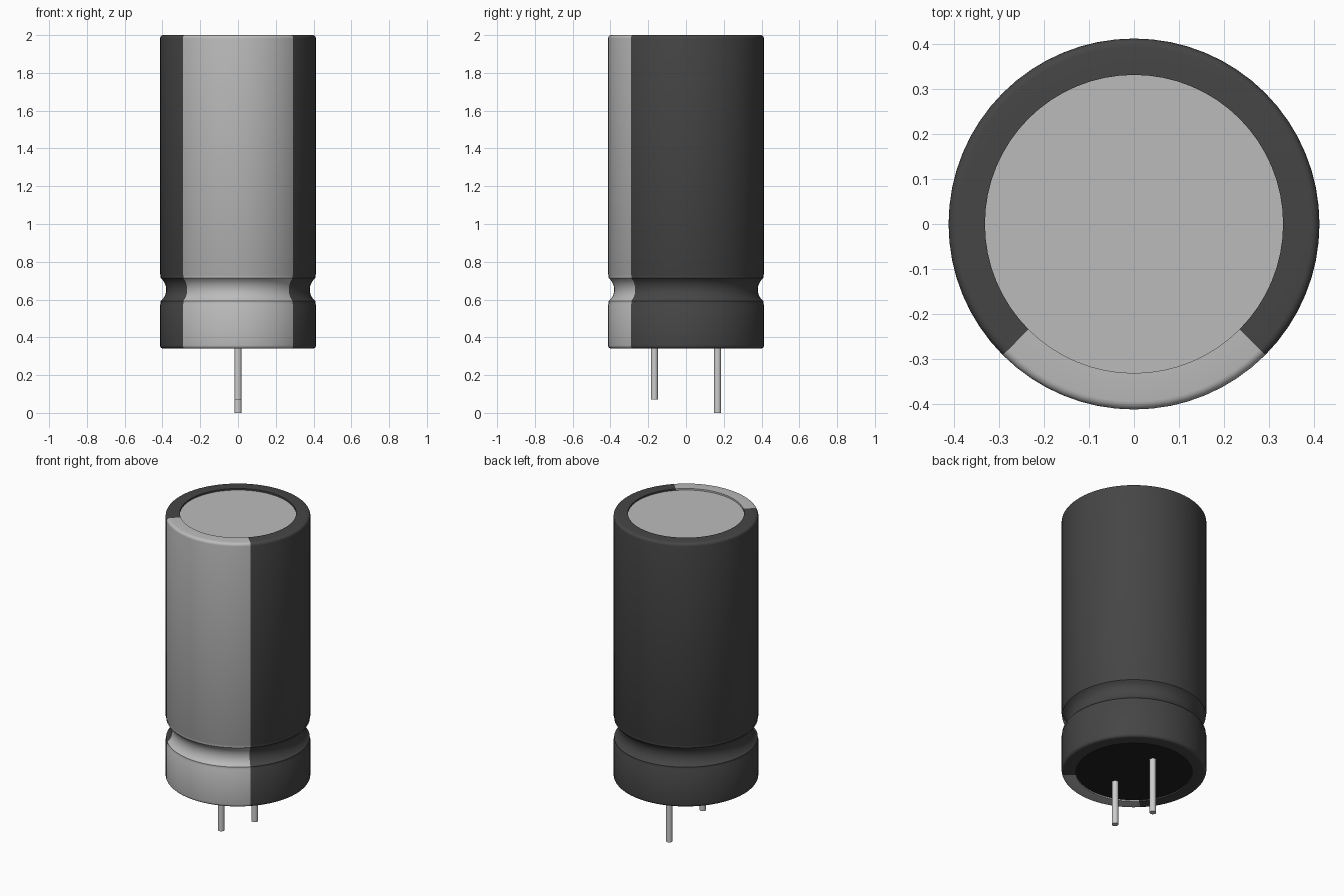
import bpy, bmesh
from math import pi, sin, cos, radians, atan2

if "Cube" in bpy.data.objects:
    bpy.data.objects.remove(bpy.data.objects["Cube"])


def material(name, value):
    m = bpy.data.materials.new(name)
    m.use_nodes = True
    colour = (value, value, value, 1)
    m.diffuse_color = colour
    m.node_tree.nodes["Principled BSDF"].inputs["Base Color"].default_value = colour
    return m


DARK = material("dark grey sleeve", 0.06)
LIGHT = material("light grey stripe", 0.5)
METAL = material("bare aluminium", 0.5)
TIN = material("tinned lead", 0.6)
RUBBER = material("black rubber", 0.015)

R, HOLE, BASE, TOP, FILLET = 0.413, 0.332, 0.34, 2.0, 0.018


def finish(name, bm, mats):
    bmesh.ops.recalc_face_normals(bm, faces=bm.faces)
    mesh = bpy.data.meshes.new(name)
    bm.to_mesh(mesh)
    bm.free()
    for m in mats:
        mesh.materials.append(m)
    obj = bpy.data.objects.new(name, mesh)
    bpy.context.collection.objects.link(obj)
    bpy.ops.object.select_all(action='DESELECT')
    obj.select_set(True)
    bpy.context.view_layer.objects.active = obj
    bpy.ops.object.shade_smooth_by_angle(angle=radians(35))
    return obj


def cylinder(name, radius, z0, z1, y, sides, mat):
    bm = bmesh.new()
    bmesh.ops.create_cone(bm, cap_ends=True, segments=sides, radius1=radius,
                          radius2=radius, depth=z1 - z0)
    bmesh.ops.translate(bm, verts=bm.verts, vec=(0, y, (z0 + z1) / 2))
    return finish(name, bm, [mat])


def arc(r, z, radius, start, end, steps):
    angles = [radians(start + (end - start) * i / steps) for i in range(steps + 1)]
    return [(r + radius * cos(a), z + radius * sin(a)) for a in angles]


# Sleeve profile: rolled rims, rounded corners and a crimped groove
GROOVE = 0.653
profile = [(HOLE, BASE + 0.02), (HOLE, BASE)]
profile += arc(R - FILLET, BASE + FILLET, FILLET, -90, 0, 5)
profile += [(R, GROOVE - 0.082), (R - 0.004, GROOVE - 0.074)]
profile += arc(R + 0.044, GROOVE, 0.077, 232, 128, 10)
profile += [(R - 0.004, GROOVE + 0.074), (R, GROOVE + 0.082)]
profile += arc(R - FILLET, TOP - FILLET, FILLET, 0, 90, 5)
profile += [(HOLE, TOP), (HOLE, TOP - 0.02)]

# Sleeve lathed round z, with the front quarter as the light stripe
bm = bmesh.new()
SIDES = 64
rings = [[bm.verts.new((r * cos(2 * pi * i / SIDES), r * sin(2 * pi * i / SIDES), z))
          for i in range(SIDES)] for r, z in profile]
for low, high in zip(rings, rings[1:]):
    for i in range(SIDES):
        j = (i + 1) % SIDES
        face = bm.faces.new((low[i], low[j], high[j], high[i]))
        c = face.calc_center_median()
        face.material_index = int(abs(atan2(c.x, -c.y)) < pi / 4)
finish("sleeve", bm, [DARK, LIGHT])

# Can top and bottom seal, set slightly inside the rims
cylinder("can_top", HOLE + 0.002, TOP - 0.05, TOP - 0.01, 0, SIDES, METAL)
cylinder("bottom_seal", HOLE + 0.002, BASE + 0.008, BASE + 0.05, 0, SIDES, RUBBER)

# Wire leads, the rear one longer
for name, y, end in (("short_lead", -0.167, 0.07), ("long_lead", 0.167, 0.0)):
    cylinder(name, 0.019, end, BASE + 0.03, y, 16, TIN)
